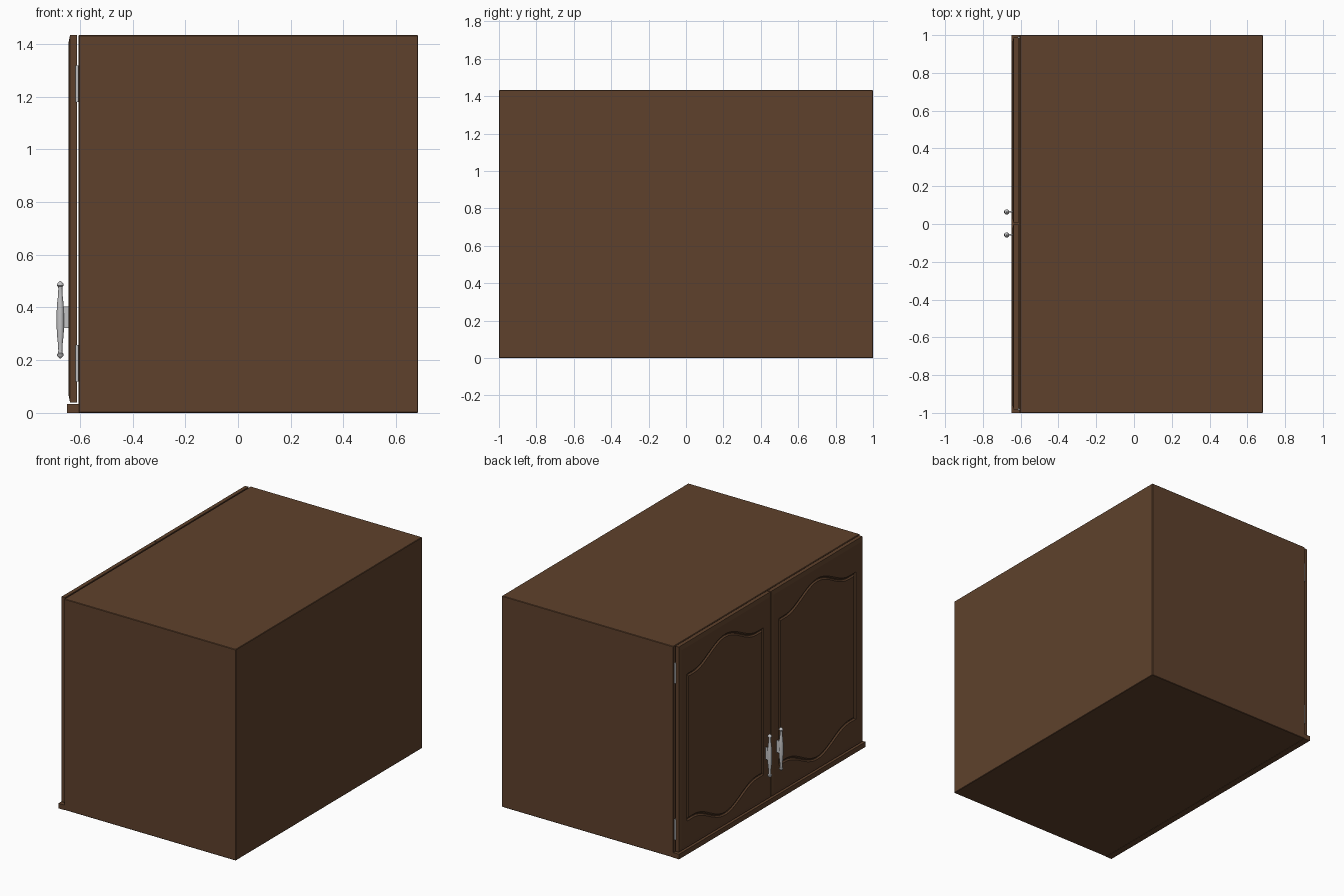
import bpy, bmesh, math

if "Cube" in bpy.data.objects:
    bpy.data.objects.remove(bpy.data.objects["Cube"])


def material(name, rgb):
    m = bpy.data.materials.new(name)
    m.diffuse_color = (*rgb, 1)
    m.use_nodes = True
    m.node_tree.nodes["Principled BSDF"].inputs["Base Color"].default_value = m.diffuse_color
    return m


WOOD = material("brown wood", (0.113, 0.053, 0.025))
METAL = material("grey metal", (0.55, 0.55, 0.56))


def finish(name, bm, mat, smooth=False):
    bmesh.ops.recalc_face_normals(bm, faces=bm.faces)
    me = bpy.data.meshes.new(name)
    bm.to_mesh(me)
    bm.free()
    me.materials.append(mat)
    ob = bpy.data.objects.new(name, me)
    bpy.context.collection.objects.link(ob)
    if smooth:
        bpy.ops.object.select_all(action='DESELECT')
        ob.select_set(True)
        bpy.context.view_layer.objects.active = ob
        bpy.ops.object.shade_smooth_by_angle(angle=math.radians(40))
    return ob


def box(name, lo, hi, mat, bevel=0):
    bm = bmesh.new()
    bmesh.ops.create_cube(bm, size=1)
    for v in bm.verts:
        v.co = [(a + b) / 2 + c * (b - a) for a, b, c in zip(lo, hi, v.co)]
    if bevel:
        bmesh.ops.bevel(bm, geom=bm.edges[:], offset=bevel, segments=1, affect='EDGES')
    return finish(name, bm, mat)


def skin(name, rings, mat, smooth=False):
    """Bridge a list of equal point rings and cap both ends."""
    bm = bmesh.new()
    loops = [[bm.verts.new(p) for p in r] for r in rings]
    for a, b in zip(loops, loops[1:]):
        n = len(a)
        for i in range(n):
            bm.faces.new((a[i], a[(i + 1) % n], b[(i + 1) % n], b[i]))
    bm.faces.new(loops[0])
    bm.faces.new(loops[-1])
    return finish(name, bm, mat, smooth)


def lathe(name, x, y, profile, mat, sides=16):
    rings = [[(x + r * math.cos(2 * math.pi * i / sides),
               y + r * math.sin(2 * math.pi * i / sides), z) for i in range(sides)]
             for r, z in profile]
    return skin(name, rings, mat, True)


def door_ring(x, yc, half, z0, z1, bump=0, n=24):
    """Rectangle loop whose top and bottom swell into a bell curve."""
    def bell(t):
        return bump * max(0, (1 + math.cos(math.pi * t / 0.85)) / 2 if abs(t) < 0.85 else 0)
    ts = [-1 + 2 * i / n for i in range(n + 1)]
    top = [(x, yc + half * t, z1 + bell(t)) for t in ts]
    bottom = [(x, yc + half * t, z0 - bell(t)) for t in reversed(ts)]
    return top + bottom


# Carcass and the sill that runs under the doors
box("cabinet_body", (-0.605, -1, 0), (0.683, 1, 1.433), WOOD, 0.003)
box("bottom_sill", (-0.648, -1, 0), (-0.604, 1, 0.034), WOOD)

MID = 0.003
for side, label in ((1, "left"), (-1, "right")):
    yc = MID + side * 0.4935
    # Door: chamfered edge and a curved groove around the panel
    skin(label + "_door", [
        door_ring(-0.611, yc, 0.4905, 0.040, 1.433),
        door_ring(-0.637, yc, 0.4905, 0.040, 1.433),
        door_ring(-0.643, yc, 0.468, 0.068, 1.405),
        door_ring(-0.643, yc, 0.412, 0.223, 1.222, 0.115),
        door_ring(-0.635, yc, 0.405, 0.231, 1.214, 0.115),
        door_ring(-0.635, yc, 0.400, 0.236, 1.209, 0.115),
        door_ring(-0.643, yc, 0.393, 0.244, 1.201, 0.115),
    ], WOOD)

    # Turned handle with a flat post
    hy = MID + side * 0.061
    half = [(0.014, 0), (0.0138, 0.03), (0.0125, 0.06), (0.009, 0.09), (0.0075, 0.118),
            (0.0085, 0.126), (0.013, 0.130), (0.013, 0.135), (0.008, 0.141), (0.002, 0.147)]
    profile = [(r, 0.353 - z) for r, z in reversed(half[1:])] + [(r, 0.353 + z) for r, z in half]
    lathe(label + "_handle", -0.674, hy, profile, METAL)
    box(label + "_handle_post", (-0.670, hy - 0.004, 0.322), (-0.642, hy + 0.004, 0.404), METAL)

    # Hinges
    for z0, pos in ((0.12, "lower"), (1.18, "upper")):
        lathe(f"{label}_{pos}_hinge", -0.610, MID + side * 0.984,
              [(0.006, z0), (0.006, z0 + 0.138)], METAL, 12)
